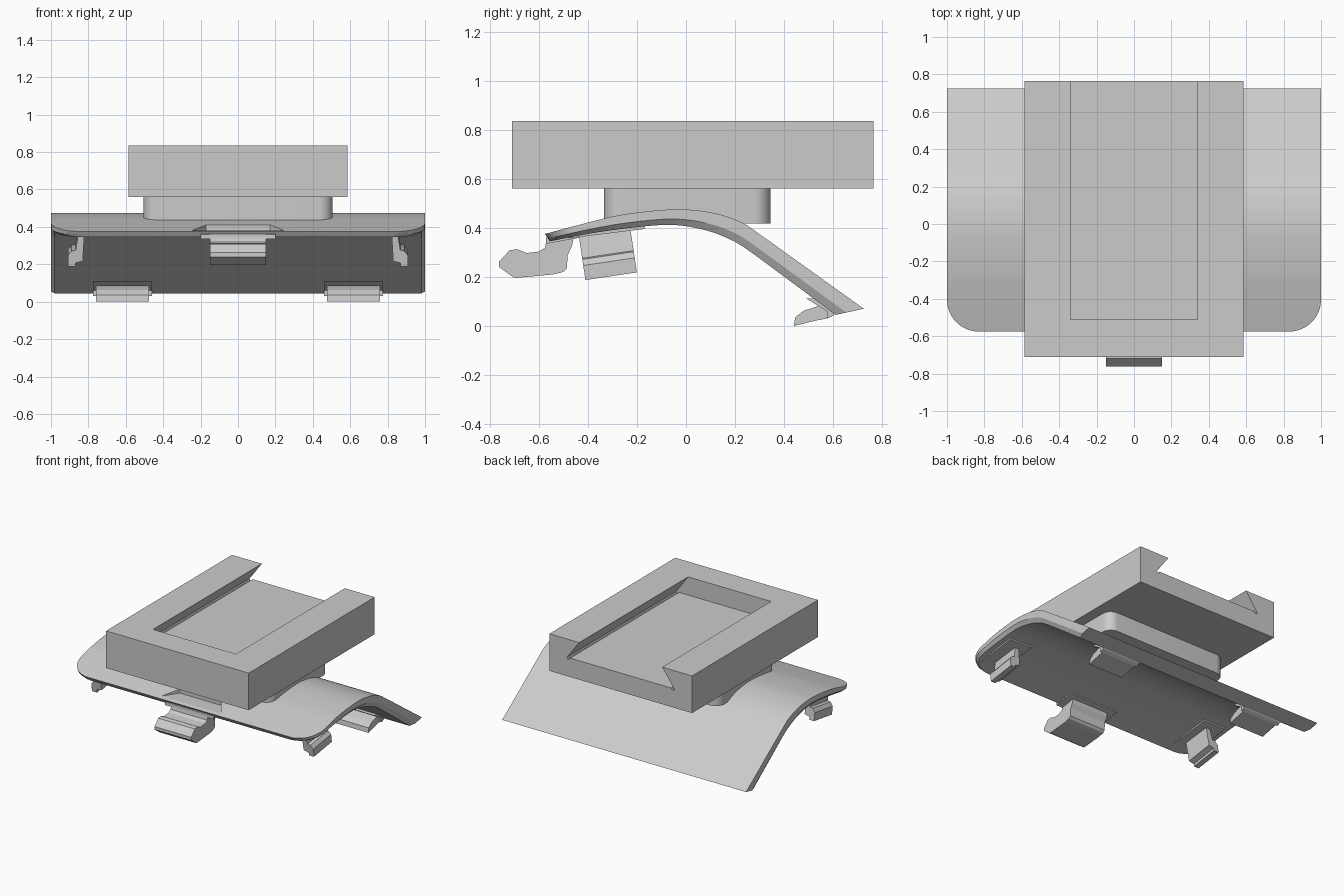
import bpy, bmesh, math
from mathutils import Vector, Matrix

if "Cube" in bpy.data.objects:
    bpy.data.objects.remove(bpy.data.objects["Cube"], do_unlink=True)

grey = bpy.data.materials.new("plain grey")
grey.use_nodes = True
grey.diffuse_color = (0.6, 0.6, 0.6, 1)
grey.node_tree.nodes["Principled BSDF"].inputs["Base Color"].default_value = (0.6, 0.6, 0.6, 1)


def finish(bm, name, smooth=True):
    bmesh.ops.recalc_face_normals(bm, faces=bm.faces)
    mesh = bpy.data.meshes.new(name)
    bm.to_mesh(mesh)
    bm.free()
    mesh.materials.append(grey)
    ob = bpy.data.objects.new(name, mesh)
    bpy.context.collection.objects.link(ob)
    if smooth:
        bpy.ops.object.select_all(action='DESELECT')
        ob.select_set(True)
        bpy.context.view_layer.objects.active = ob
        bpy.ops.object.shade_smooth_by_angle(angle=math.radians(25))
    return ob


def prism(name, pts, axis, a, b, matrix=None, smooth=False):
    """Extrude a closed 2D profile along one axis from a to b."""
    place = {'x': lambda p, t: (t, p[0], p[1]),
             'y': lambda p, t: (p[0], t, p[1]),
             'z': lambda p, t: (p[0], p[1], t)}[axis]
    bm = bmesh.new()
    ends = [[bm.verts.new(place(p, t)) for p in pts] for t in (a, b)]
    for ring in ends:
        bm.faces.new(ring)
    n = len(pts)
    for i in range(n):
        j = (i + 1) % n
        bm.faces.new((ends[0][i], ends[0][j], ends[1][j], ends[1][i]))
    if matrix:
        bm.transform(matrix)
    return finish(bm, name, smooth)


def cut(ob, cutter):
    cutter.hide_render = True
    mod = ob.modifiers.new("cut", 'BOOLEAN')
    mod.operation, mod.solver, mod.object = 'DIFFERENCE', 'EXACT', cutter
    bpy.context.view_layer.objects.active = ob
    bpy.ops.object.modifier_apply(modifier=mod.name)
    bpy.data.objects.remove(cutter, do_unlink=True)


def rounded_rect(x, y0, y1, r, steps=8):
    pts = []
    corners = [(x - r, y1 - r), (r - x, y1 - r), (r - x, y0 + r), (x - r, y0 + r)]
    for k, (cx, cy) in enumerate(corners):
        for i in range(steps + 1):
            a = math.pi / 2 * (k + i / steps)
            pts.append((cx + r * math.cos(a), cy + r * math.sin(a)))
    return pts


# Curved plate: stations hold top y, z and underside y, z
keys = [Vector(k) for k in (
    (-.575, .375, -.555, .345), (-.405, .42, -.40, .375), (-.25, .455, -.24, .398),
    (-.05, .475, -.07, .412), (.1, .463, .06, .395), (.22, .425, .17, .357),
    (.32, .36, .28, .29), (.725, .07, .61, .045))]


def station(i, t):
    p1, p2 = keys[i], keys[i + 1]
    if i == len(keys) - 2:
        return p1.lerp(p2, t)
    p0 = keys[i - 1] if i else p1 * 2 - p2
    p3 = keys[i + 2]
    return 0.5 * (2 * p1 + (p2 - p0) * t + (2 * p0 - 5 * p1 + 4 * p2 - p3) * t ** 2
                  + (3 * p1 - p0 - 3 * p2 + p3) * t ** 3)


stations = [station(0, (k / 10) ** 2) for k in range(10)]
for i in range(1, len(keys) - 2):
    stations += [station(i, k / 6) for k in range(6)]
stations += [keys[-2], keys[-1]]

bm = bmesh.new()
rings = []
radius = 0.17
for s in stations:
    dy = min(radius, max(0, radius - .575 - s[0]))
    w = 1 - radius + math.sqrt(radius ** 2 - dy ** 2)
    top, low = Vector(s[:2]), Vector(s[2:])
    mid = top.lerp(low, 0.62)
    section = [(-w, *top), (w, *top), (w, *mid), (w - .02, *low), (.02 - w, *low), (-w, *mid)]
    rings.append([bm.verts.new(p) for p in section])
for r0, r1 in zip(rings, rings[1:]):
    for i in range(6):
        j = (i + 1) % 6
        bm.faces.new((r0[i], r0[j], r1[j], r1[i]))
bm.faces.new(rings[0])
bm.faces.new(rings[-1])
plate = finish(bm, "curved_plate")

# Shallow finger recess in the front edge
recess = [(-.29, -.62), (.29, -.62), (.17, -.44), (-.17, -.44)]
cut(plate, prism("recess_cutter", recess, 'z', .382, .5))

# Neck between plate and slide mount
prism("neck", rounded_rect(.505, -.335, .345, .07), 'z', .417, .56, smooth=True)

# Slide mount with a dovetail channel open at the back
mount = prism("slide_mount", [(-.585, -.71), (.585, -.71), (.585, .765), (-.585, .765)],
              'z', .56, .835)
half = [(.34, .9), (.34, .835), (.43, .712), (.44, .70), (.435, .688), (.422, .688), (.415, .70)]
channel = half + [(-x, z) for x, z in reversed(half)]
cut(mount, prism("channel_cutter", channel, 'y', -.51, .9))

# Front centre latch
latch = [(-.762, .24), (-.762, .262), (-.72, .308), (-.69, .313), (-.65, .297), (-.6, .303),
         (-.575, .318), (-.565, .37), (-.455, .375), (-.465, .325), (-.482, .29), (-.486, .235),
         (-.5, .22), (-.54, .21), (-.7, .195)]
prism("front_latch", latch, 'x', -.15, .15)
prism("front_latch_base", [(-.57, .335), (-.42, .362), (-.42, .385), (-.57, .36)], 'x', -.2, .2)

# Side hooks, tilted with the plate, and rear hooks
hook = [(.87, .02), (.87, 0), (.91, 0), (.91, .06), (.89, .085), (.868, .09),
        (.85, .2), (.82, .2), (.83, .03)]
pad = [(-.48, .357), (-.17, .395), (-.17, .41), (-.48, .375)]
rear = [(.44, 0), (.445, .035), (.48, .062), (.53, .078), (.56, .1), (.61, .06),
        (.575, .03), (.53, .022)]
rear_pad = [(.49, .112), (.54, .112), (.62, .06), (.6, .042), (.575, .03), (.575, .06)]
tilt = Matrix.Translation((0, -.41, .187)) @ Matrix.Rotation(math.radians(8.5), 4, 'X')
for side, s in (("left", 1), ("right", -1)):
    prism(side + "_hook", [(s * x, z) for x, z in hook], 'y', 0, .212, tilt)
    prism(side + "_hook_base", pad, 'x', s * .76, s * .94)
    prism(side + "_rear_hook", rear, 'x', s * .475, s * .76)
    prism(side + "_rear_hook_base", rear_pad, 'x', s * .46, s * .775)
